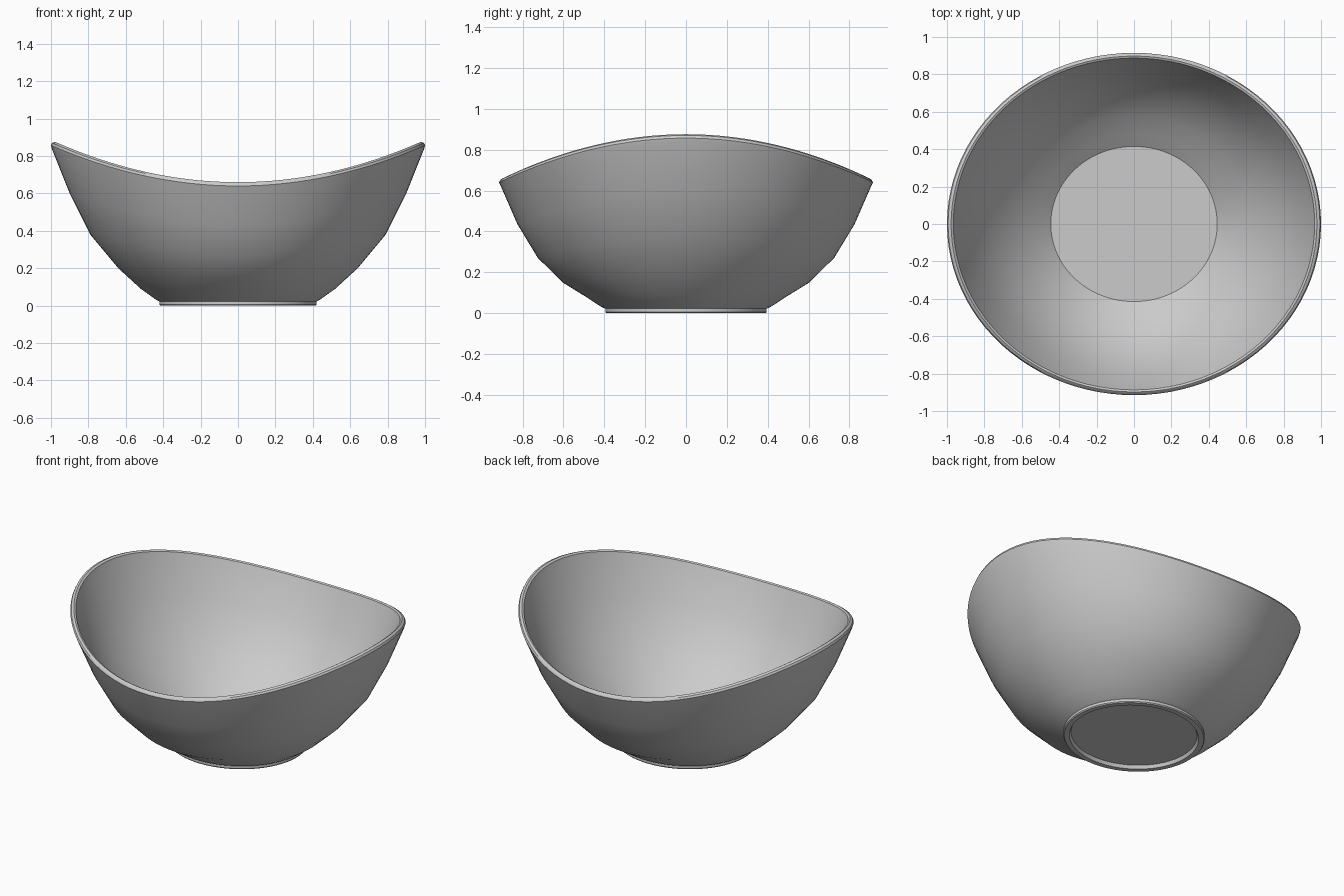
import bpy, bmesh, math

SEG = 96

# Cross-section from underside centre, round the rim, to the inside floor.
# (radius along x, radius along y, height along x, height along y)
profile = [
    # recessed underside and foot ring
    (0.375, 0.35, 0.02, 0.02), (0.385, 0.36, 0.0, 0.0),
    (0.415, 0.39, 0.0, 0.0), (0.42, 0.395, 0.006, 0.006), (0.42, 0.395, 0.022, 0.022),
    # outer wall
    (0.44, 0.415, 0.033, 0.031), (0.52, 0.49, 0.09, 0.08), (0.64, 0.60, 0.20, 0.148),
    (0.79, 0.725, 0.38, 0.27), (0.90, 0.825, 0.60, 0.435), (0.995, 0.908, 0.838, 0.625),
    # rounded rim
    (1.00, 0.915, 0.857, 0.64), (0.994, 0.91, 0.87, 0.652),
    (0.978, 0.898, 0.876, 0.66), (0.966, 0.887, 0.868, 0.655), (0.961, 0.881, 0.851, 0.64),
    # inner wall
    (0.868, 0.793, 0.61, 0.445), (0.758, 0.695, 0.40, 0.29),
    (0.615, 0.577, 0.225, 0.172), (0.51, 0.478, 0.12, 0.105), (0.445, 0.415, 0.065, 0.06),
]

bm = bmesh.new()
rings = []
for rx, ry, zx, zy in profile:
    ring = []
    for i in range(SEG):
        a = 2 * math.pi * i / SEG
        c, s = math.cos(a), math.sin(a)
        ring.append(bm.verts.new((rx * c, ry * s, zy + (zx - zy) * c * c)))
    rings.append(ring)

for lower, upper in zip(rings, rings[1:]):
    for i in range(SEG):
        j = (i + 1) % SEG
        bm.faces.new((lower[i], lower[j], upper[j], upper[i]))

# underside disc and flat inside floor
bm.faces.new(list(reversed(rings[0])))
for v in rings[-1]:
    v.co.z = 0.06
bm.faces.new(rings[-1])
bmesh.ops.recalc_face_normals(bm, faces=bm.faces)

mesh = bpy.data.meshes.new("bowl")
bm.to_mesh(mesh)
bm.free()
bowl = bpy.data.objects.new("bowl", mesh)
bpy.context.collection.objects.link(bowl)
bpy.context.view_layer.objects.active = bowl
bowl.select_set(True)
bpy.ops.object.shade_smooth_by_angle(angle=math.radians(35))
